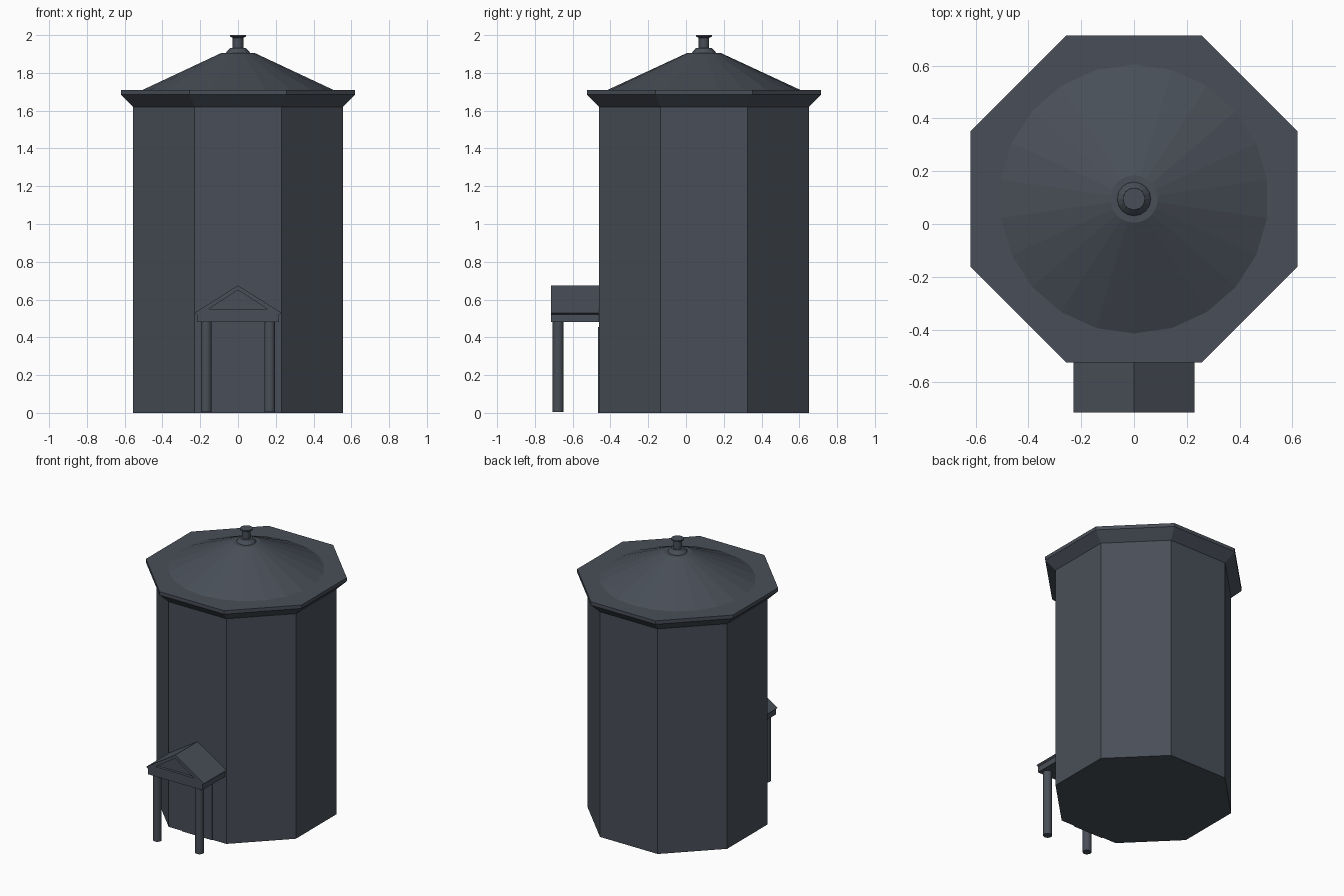
import bpy, bmesh, math

if "Cube" in bpy.data.objects:
    bpy.data.objects.remove(bpy.data.objects["Cube"])

CY = 0.095  # tower axis in y

slate = bpy.data.materials.new("dark slate")
slate.diffuse_color = (0.066, 0.078, 0.098, 1)
slate.use_nodes = True
slate.node_tree.nodes["Principled BSDF"].inputs["Base Color"].default_value = slate.diffuse_color


def finish(name, bm):
    bmesh.ops.recalc_face_normals(bm, faces=bm.faces)
    me = bpy.data.meshes.new(name)
    bm.to_mesh(me)
    bm.free()
    me.materials.append(slate)
    ob = bpy.data.objects.new(name, me)
    bpy.context.collection.objects.link(ob)
    return ob


def lathe(name, profile, sides, start=0.0, x=0.0, y=CY):
    """Stack of regular polygon rings (radius, z), capped at both ends."""
    bm = bmesh.new()
    rings = []
    for r, z in profile:
        angles = [start + 2 * math.pi * i / sides for i in range(sides)]
        rings.append([bm.verts.new((x + r * math.cos(a), y + r * math.sin(a), z)) for a in angles])
    for lo, hi in zip(rings, rings[1:]):
        for i in range(sides):
            j = (i + 1) % sides
            bm.faces.new((lo[i], lo[j], hi[j], hi[i]))
    bm.faces.new(rings[0][::-1])
    bm.faces.new(rings[-1])
    return finish(name, bm)


def prism(name, outline, y0, y1):
    """Extrude an (x, z) outline along y."""
    bm = bmesh.new()
    face = bm.faces.new([bm.verts.new((x, y0, z)) for x, z in outline])
    ext = bmesh.ops.extrude_face_region(bm, geom=[face])
    for v in ext["geom"]:
        if isinstance(v, bmesh.types.BMVert):
            v.co.y = y1
    return finish(name, bm)


# Octagonal tower and flared eave (apothems turned into corner radii)
k = 1 / math.cos(math.pi / 8)
lathe("tower_wall", [(0.555 * k, 0), (0.555 * k, 1.62)], 8, math.pi / 8)
lathe("eave", [(0.555 * k, 1.62), (0.62 * k, 1.685), (0.62 * k, 1.71)], 8, math.pi / 8)

# Shallow conical roof and finial
lathe("cone_roof", [(0.51, 1.71), (0.09, 1.905)], 22, math.pi / 2)
lathe("finial_base", [(0.064, 1.905), (0.06, 1.912), (0.042, 1.932)], 16)
lathe("finial_post", [(0.028, 1.93), (0.028, 1.988)], 12)
lathe("finial_cap", [(0.028, 1.985), (0.042, 1.992), (0.042, 2.0)], 12)

# Porch roof with recessed pediment
porch = prism("porch_roof", [(-0.217, 0.48), (0.217, 0.48), (0.217, 0.52), (0.23, 0.53),
                             (0, 0.675), (-0.23, 0.53), (-0.217, 0.52)], -0.715, -0.45)
cutter = prism("pediment_cutter", [(-0.155, 0.55), (0.155, 0.55), (0, 0.65)], -0.75, -0.695)
cutter.hide_render = True
cutter.hide_viewport = True
cut = porch.modifiers.new("recess", "BOOLEAN")
cut.object = cutter
cut.operation = 'DIFFERENCE'
cut.solver = 'EXACT'

# Porch columns
for side, sx in (("left", -1), ("right", 1)):
    col = lathe(side + "_column", [(0.029, 0.005), (0.029, 0.485)], 16, x=sx * 0.168, y=-0.677)
    for p in col.data.polygons:
        p.use_smooth = len(p.vertices) == 4

# Door panel on the front wall
prism("door", [(-0.12, 0), (0.12, 0), (0.12, 0.455), (-0.12, 0.455)], -0.467, -0.455)
